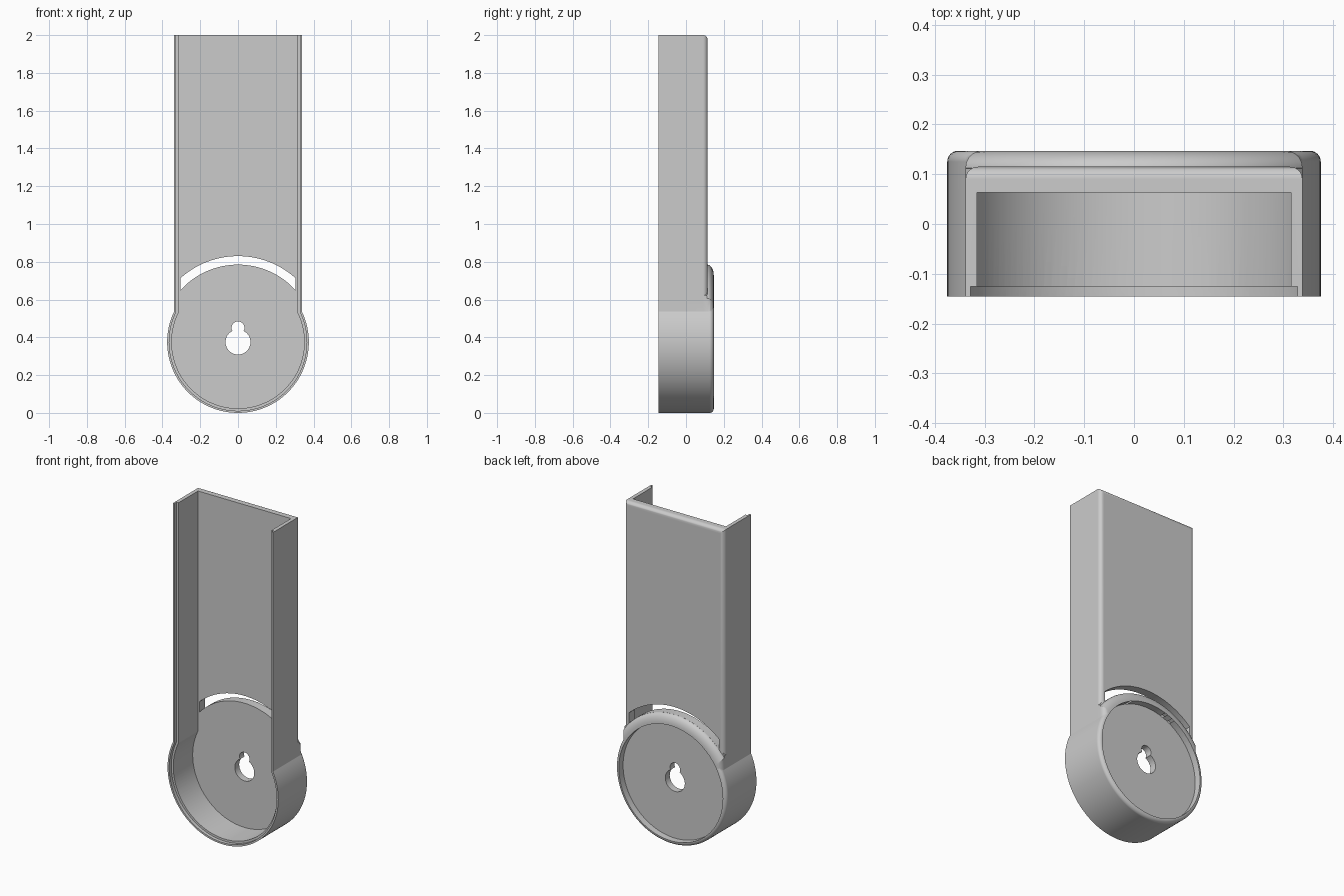
import bpy, bmesh
from math import sin, cos, asin, pi, radians

cube = bpy.data.objects.get("Cube")
if cube:
    bpy.data.objects.remove(cube, do_unlink=True)

grey = bpy.data.materials.new("light grey plastic")
grey.use_nodes = True
colour = (0.6, 0.6, 0.6, 1)
grey.diffuse_color = colour
grey.node_tree.nodes["Principled BSDF"].inputs["Base Color"].default_value = colour

HUB_Z = HUB_R = 0.375              # height and radius of the hub
FRONT, BACK = -0.146, 0.147        # depth of the hub
FLOOR, PLATE_BACK = 0.063, 0.106   # inner and outer face of the hub plate
CHANNEL_BACK = 0.115
DISH_R = 0.352                     # shallow dish in the back of the hub


def finish(name, bm):
    bmesh.ops.remove_doubles(bm, verts=bm.verts, dist=1e-5)
    bmesh.ops.recalc_face_normals(bm, faces=bm.faces)
    mesh = bpy.data.meshes.new(name)
    bm.to_mesh(mesh)
    bm.free()
    mesh.materials.append(grey)
    obj = bpy.data.objects.new(name, mesh)
    bpy.context.collection.objects.link(obj)
    return obj


def prism(name, points, offset):
    """Extrude a closed outline by an offset."""
    bm = bmesh.new()
    face = bm.faces.new([bm.verts.new(p) for p in points])
    out = bmesh.ops.extrude_face_region(bm, geom=[face])
    moved = [g for g in out["geom"] if isinstance(g, bmesh.types.BMVert)]
    bmesh.ops.translate(bm, verts=moved, vec=offset)
    return finish(name, bm)


def lathe(name, profile, steps=128):
    """Turn (radius, y) points around the hub axis."""
    bm = bmesh.new()
    verts = [bm.verts.new((r, y, HUB_Z)) for r, y in profile]
    edges = [bm.edges.new(pair) for pair in zip(verts, verts[1:])]
    bmesh.ops.spin(bm, geom=verts + edges, cent=(0, 0, HUB_Z), axis=(0, 1, 0),
                   angle=2 * pi, steps=steps)
    return finish(name, bm)


def drum(name, radius, y0, y1):
    return lathe(name, [(0, y0), (radius, y0), (radius, y1), (0, y1)])


def corner(x, y, rx, ry, steps=8):
    """Quarter round from the side wall to the back face."""
    arc = [i * pi / 2 / steps for i in range(steps + 1)]
    return [(x - rx + rx * cos(a), y - ry + ry * sin(a)) for a in arc]


def bar(name, half, y0, y1, z0, z1, rounding=0):
    """Upright bar, with its two back corners rounded if wanted."""
    side = corner(half, y1, rounding, rounding) if rounding else [(half, y1)]
    right = [(half, y0)] + side
    outline = right + [(-x, y) for x, y in reversed(right)]
    return prism(name, [(x, y, z0) for x, y in outline], (0, 0, z1 - z0))


def combine(target, tool, operation):
    mod = target.modifiers.new("combine", 'BOOLEAN')
    mod.operation, mod.object, mod.solver = operation, tool, 'EXACT'
    bpy.context.view_layer.objects.active = target
    bpy.ops.object.modifier_apply(modifier=mod.name)
    bpy.data.objects.remove(tool, do_unlink=True)


# Upright channel, its top back edge rounded too
channel = bar("channel", 0.338, FRONT, CHANNEL_BACK, HUB_Z, 2.1, 0.025)
side_view = [(0, -1), (2, -1)] + corner(2, CHANNEL_BACK, 0.025, 0.025) + [(0, CHANNEL_BACK)]
top_round = prism("top_round", [(-1, y, z) for z, y in side_view], (2, 0, 0))
combine(channel, top_round, 'INTERSECT')

# Round hub
body = lathe("channel_bracket",
             [(0, FRONT), (HUB_R, FRONT)] + corner(HUB_R, BACK, 0.022, 0.022) + [(0, BACK)])
combine(body, channel, 'UNION')

# Rounded shoulder over the hub, kept within the channel width
shoulder = lathe("shoulder", [(0, 0), (0.418, 0), (0.418, 0.111)]
                 + corner(0.41, BACK, 0.057, 0.035) + [(0, BACK)])
combine(shoulder, bar("shoulder_limit", 0.338, -0.1, BACK, HUB_Z, 1, 0.033), 'INTERSECT')
combine(body, shoulder, 'UNION')

# Shallow dish in the back, leaving a thin rim
combine(body, drum("back_dish", DISH_R, PLATE_BACK, 0.3), 'DIFFERENCE')

# Hollow inside, and the shallow step around the front rim
for radius, half, depth in ((0.351, 0.315, FLOOR), (0.364, 0.328, -0.125)):
    combine(body, drum("hub_hollow", radius, -0.3, depth), 'DIFFERENCE')
    combine(body, bar("channel_hollow", half, -0.3, depth, HUB_Z, 2.2), 'DIFFERENCE')


# Curved slot above the hub
def slot_arc(radius, steps=32):
    end = asin(0.305 / radius)
    angles = [end * (2 * i / steps - 1) for i in range(steps + 1)]
    return [(radius * sin(a), -0.3, HUB_Z + radius * cos(a)) for a in angles]


slot = prism("slot", slot_arc(0.41) + slot_arc(0.455)[::-1], (0, 0.7, 0))
combine(body, slot, 'DIFFERENCE')

# Keyhole for hanging
combine(body, drum("keyhole_round", 0.066, -0.3, 0.3), 'DIFFERENCE')
neck = drum("keyhole_neck", 0.034, -0.3, 0.3)
neck.location.z = 0.075
bpy.context.view_layer.update()
combine(body, neck, 'DIFFERENCE')

# Smooth the curved walls, keep the edges sharp and the flats flat
bpy.ops.object.select_all(action='DESELECT')
body.select_set(True)
bpy.context.view_layer.objects.active = body
bpy.ops.object.shade_smooth_by_angle(angle=radians(30))
flatten = body.modifiers.new("flat_faces", 'WEIGHTED_NORMAL')
flatten.keep_sharp = True
